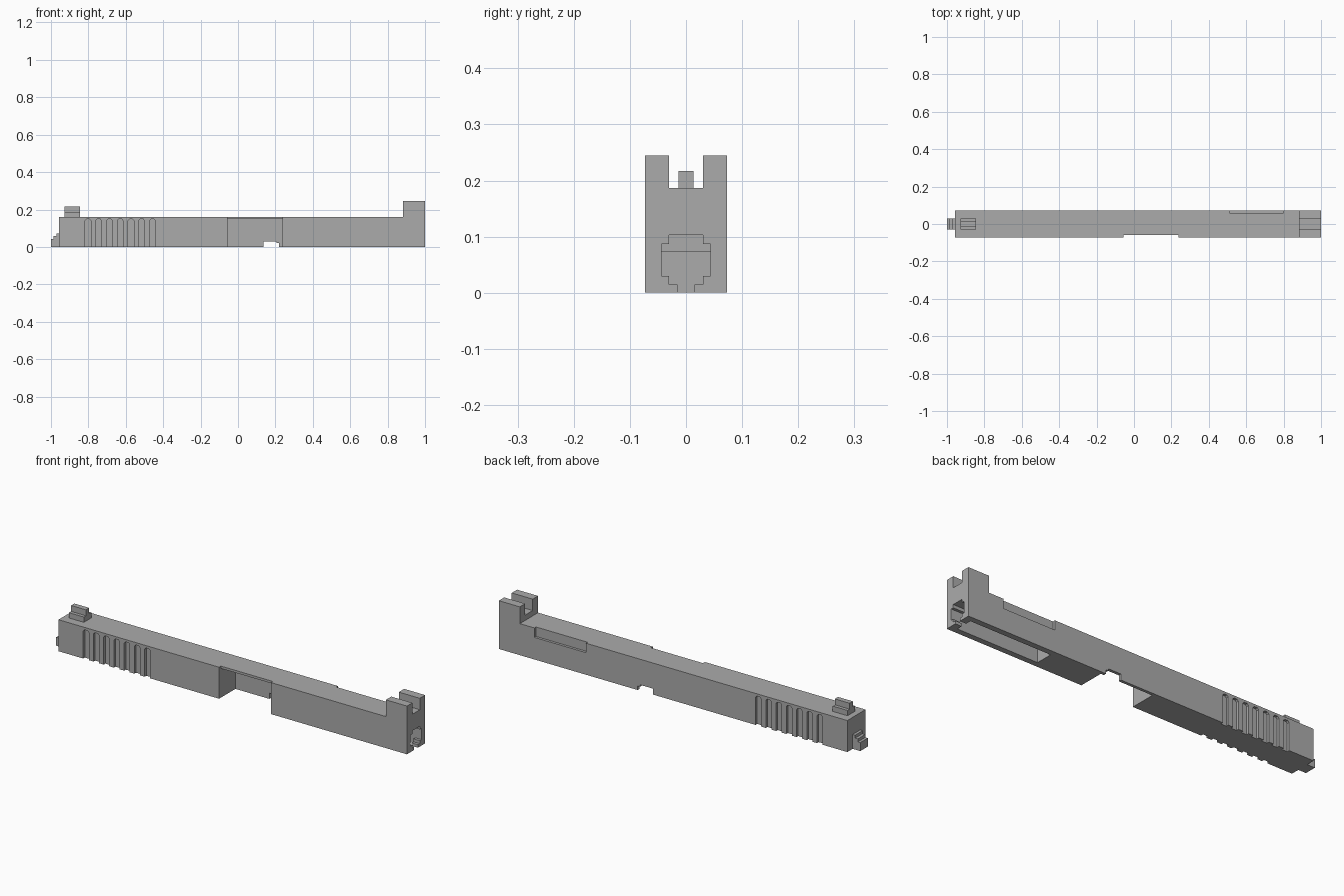
import bpy, bmesh
from mathutils import Vector

cube = bpy.data.objects.get("Cube")
if cube:
    bpy.data.objects.remove(cube, do_unlink=True)

grey = bpy.data.materials.new("metal_grey")
grey.use_nodes = True
colour = (0.41, 0.41, 0.41, 1)
grey.diffuse_color = colour
grey.node_tree.nodes["Principled BSDF"].inputs["Base Color"].default_value = colour


def prism(bm, points, axis, start, end):
    """Extrude a closed 2D outline along x (points are y, z) or y (points are x, z)."""
    def place(p, d):
        return (d, p[0], p[1]) if axis == "x" else (p[0], d, p[1])
    face = bm.faces.new([bm.verts.new(place(p, start)) for p in points])
    geom = bmesh.ops.extrude_face_region(bm, geom=[face])["geom"]
    moved = [v for v in geom if isinstance(v, bmesh.types.BMVert)]
    offset = Vector(place((0, 0), end - start))
    bmesh.ops.translate(bm, vec=offset, verts=moved)


def box(bm, x, y, z):
    prism(bm, [(x[0], z[0]), (x[1], z[0]), (x[1], z[1]), (x[0], z[1])], "y", *y)


def finish(name, bm):
    bmesh.ops.recalc_face_normals(bm, faces=bm.faces)
    mesh = bpy.data.meshes.new(name)
    bm.to_mesh(mesh)
    bm.free()
    mesh.materials.append(grey)
    obj = bpy.data.objects.new(name, mesh)
    bpy.context.collection.objects.link(obj)
    return obj


def cut(target, bm):
    cutter = finish("cutter", bm)
    cutter.hide_render = True
    mod = target.modifiers.new("cut", "BOOLEAN")
    mod.operation = "DIFFERENCE"
    mod.solver = "EXACT"
    mod.object = cutter
    bpy.context.view_layer.update()
    graph = bpy.context.evaluated_depsgraph_get()
    mesh = bpy.data.meshes.new_from_object(target.evaluated_get(graph))
    target.modifiers.clear()
    target.data = mesh
    bpy.data.objects.remove(cutter, do_unlink=True)


HALF, TOP, LOW = 0.073, 0.16, -0.02

# Long body with the raised rear block
bm = bmesh.new()
prism(bm, [(-0.957, 0), (1, 0), (1, 0.245), (0.882, 0.245), (0.882, TOP), (-0.957, TOP)],
      "y", -HALF, HALF)
body = finish("body", bm)

# Notch in the rear block
bm = bmesh.new()
box(bm, (0.8, 1.1), (-0.03, 0.03), (0.187, 0.3))
cut(body, bm)

# Side opening: deep pocket, then a shallow recess in the roof edge
bm = bmesh.new()
box(bm, (-0.055, 0.237), (-0.1, 0.058), (LOW, 0.148))
cut(body, bm)
bm = bmesh.new()
box(bm, (-0.055, 0.237), (-0.1, -0.058), (0.1, 0.2))
cut(body, bm)

# Stepped notch low in the far wall
bm = bmesh.new()
prism(bm, [(0.135, LOW), (0.22, LOW), (0.22, 0.02), (0.207, 0.02), (0.207, 0.03), (0.135, 0.03)],
      "y", 0.04, 0.1)
cut(body, bm)

# Shallow recess along the upper back edge
bm = bmesh.new()
box(bm, (0.51, 0.8), (0.06, 0.1), (0.112, 0.2))
cut(body, bm)

# Channel under the rear half
bm = bmesh.new()
box(bm, (0.51, 0.965), (-0.044, 0.044), (LOW, 0.073))
cut(body, bm)

# Stepped opening in the rear end
half = [(0.015, LOW), (0.015, 0.015), (0.03, 0.015), (0.03, 0.03), (0.044, 0.03),
        (0.044, 0.087), (0.03, 0.087), (0.03, 0.103)]
bm = bmesh.new()
prism(bm, half + [(-y, z) for y, z in reversed(half)], "x", 0.93, 1.1)
cut(body, bm)

# Grip grooves on both sides
bm = bmesh.new()
for i in range(7):
    x0 = -0.818 + i * 0.0575
    x1 = x0 + 0.031
    outline = [(x0, LOW), (x1, LOW), (x1, 0.14), (x1 - 0.007, 0.148),
               (x0 + 0.007, 0.148), (x0, 0.14)]
    for side in (-1, 1):
        prism(bm, outline, "y", side * 0.06, side * 0.1)
cut(body, bm)

# Front sight: wide base with a narrow ridge
bm = bmesh.new()
box(bm, (-0.928, -0.845), (-0.03, 0.03), (TOP, 0.187))
finish("front_sight_base", bm)
bm = bmesh.new()
box(bm, (-0.928, -0.845), (-0.013, 0.013), (0.187, 0.217))
finish("front_sight_ridge", bm)

# Stepped nose on the front end
bm = bmesh.new()
prism(bm, [(-1, 0), (-0.957, 0), (-0.957, 0.073), (-0.971, 0.073), (-0.971, 0.058),
           (-0.986, 0.058), (-0.986, 0.043), (-1, 0.043)], "y", -0.03, 0.03)
finish("nose", bm)
